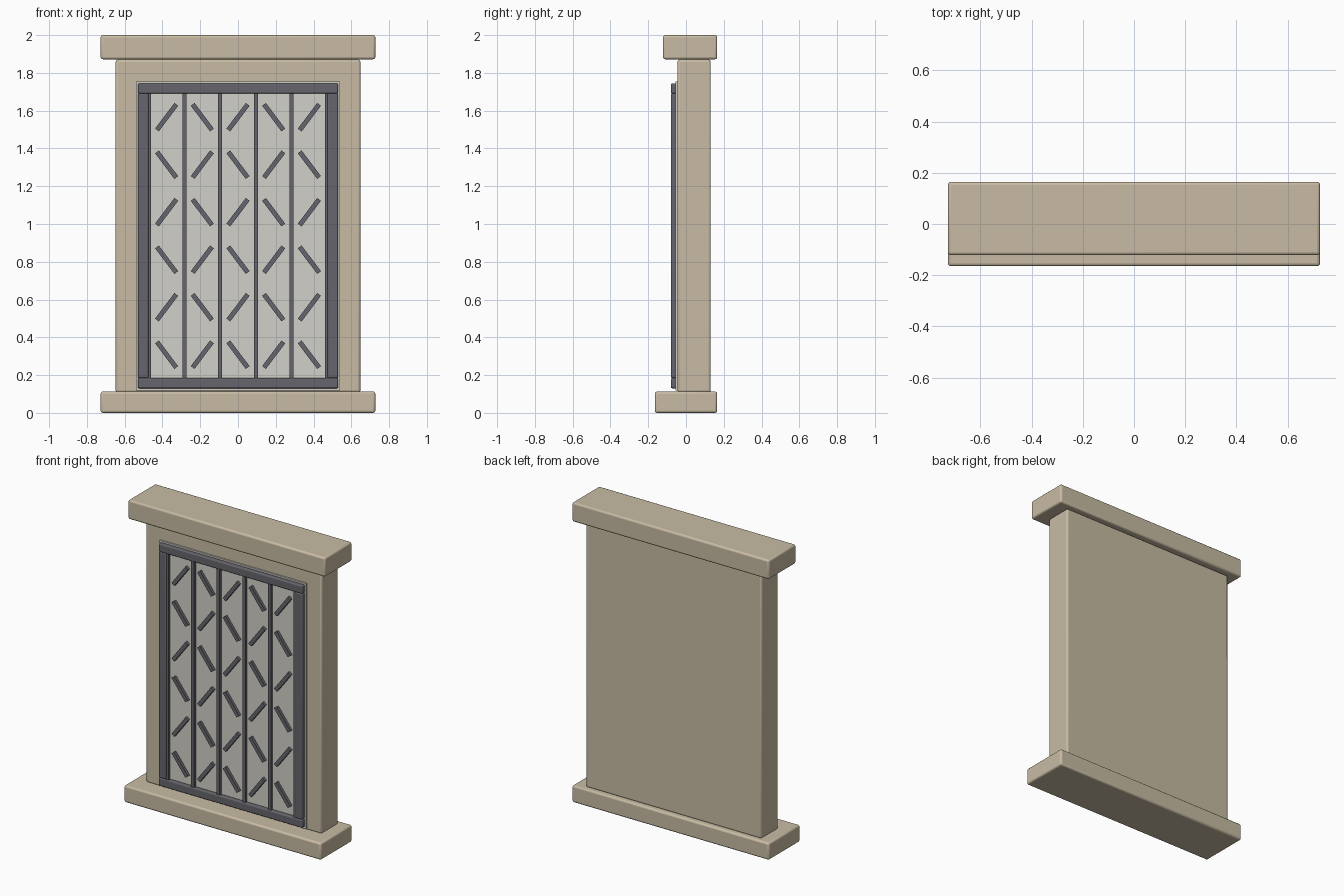
import bpy
from math import radians

if "Cube" in bpy.data.objects:
    bpy.data.objects.remove(bpy.data.objects["Cube"])


def material(name, rgb):
    m = bpy.data.materials.new(name)
    m.diffuse_color = (*rgb, 1)
    m.use_nodes = True
    m.node_tree.nodes["Principled BSDF"].inputs["Base Color"].default_value = m.diffuse_color
    return m


STONE = material("stone", (0.58, 0.50, 0.37))
METAL = material("dark_metal", (0.13, 0.13, 0.15))
PANE = material("pale_pane", (0.65, 0.63, 0.58))


def box(name, x, y, z, mat, bevel=0.0, tilt=0.0):
    """Box from (min, max) ranges, with rounded edges and a tilt about y."""
    bpy.ops.mesh.primitive_cube_add(
        size=1, location=[(a + b) / 2 for a, b in (x, y, z)])
    ob = bpy.context.object
    ob.name = name
    ob.scale = [b - a for a, b in (x, y, z)]
    bpy.ops.object.transform_apply(location=False, rotation=False, scale=True)
    ob.rotation_euler.y = radians(tilt)
    ob.data.materials.append(mat)
    if bevel:
        mod = ob.modifiers.new("rounded_edges", 'BEVEL')
        mod.width = bevel
        mod.segments = 3
        bpy.ops.object.shade_smooth_by_angle(angle=radians(35))
    return ob


# Stone surround: sill, wall block and lintel
box("sill", (-0.727, 0.727), (-0.165, 0.165), (0, 0.113), STONE, 0.012)
box("wall_block", (-0.648, 0.648), (-0.045, 0.131), (0.108, 1.87), STONE, 0.012)
box("lintel", (-0.727, 0.727), (-0.122, 0.165), (1.872, 2.0), STONE, 0.012)

# Pale pane behind the lattice
box("pane", (-0.54, 0.54), (-0.055, -0.04), (0.118, 1.755), PANE)

# Metal frame: rails and stiles
for name, z in (("bottom_rail", 0.157), ("top_rail", 1.718)):
    box(name, (-0.53, 0.53), (-0.08, -0.05), (z - 0.027, z + 0.027), METAL, 0.007)
for name, x in (("left_stile", -0.502), ("right_stile", 0.502)):
    box(name, (x - 0.028, x + 0.028), (-0.08, -0.05), (0.185, 1.691), METAL, 0.007)

# Vertical bars
PITCH = 0.189
for i in range(6):
    x = (i - 2.5) * PITCH
    box(f"vertical_bar_{i}", (x - 0.011, x + 0.011), (-0.074, -0.05),
        (0.18, 1.695), METAL)

# Slanted bars, alternating like a herringbone
for col in range(5):
    for row in range(6):
        x, z = (col - 2) * PITCH, 0.308 + row * 0.2515
        lean = 1 if (col + row) % 2 else -1
        box(f"slanted_bar_{col}_{row}", (x - 0.0125, x + 0.0125), (-0.074, -0.05),
            (z - 0.085, z + 0.085), METAL, tilt=37 * lean)
